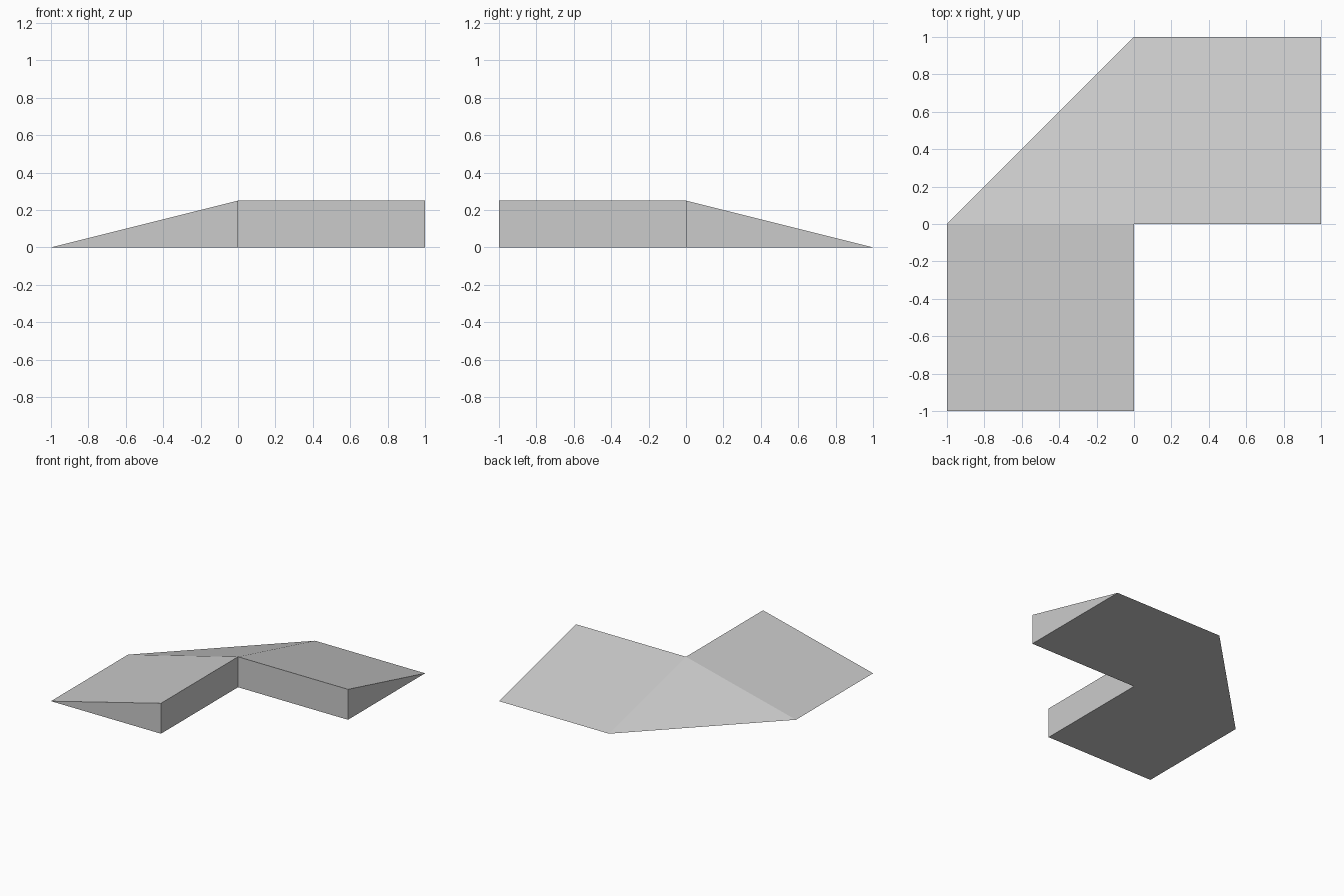
import bpy
import bmesh

cube = bpy.data.objects.get("Cube")
if cube:
    bpy.data.objects.remove(cube, do_unlink=True)

HEIGHT = 0.25

# Plain grey material
grey = bpy.data.materials.new("plain_grey")
grey.use_nodes = True
colour = (0.6, 0.6, 0.6, 1)
grey.diffuse_color = colour
grey.node_tree.nodes["Principled BSDF"].inputs["Base Color"].default_value = colour

bm = bmesh.new()

# Outer eave and inner corner line, both running from the front end to the left end
eave = [bm.verts.new((x, y, 0)) for x, y in [(-1, -1), (-1, 0), (0, 1), (1, 1)]]
foot = [bm.verts.new((x, y, 0)) for x, y in [(0, -1), (0, 0), (1, 0)]]
ridge = [bm.verts.new((v.co.x, v.co.y, HEIGHT)) for v in foot]

# Flat underside
bm.faces.new(eave + foot[::-1])

# Two slopes joined by a triangular hip at the corner
bm.faces.new((eave[0], eave[1], ridge[1], ridge[0]))
bm.faces.new((eave[1], eave[2], ridge[1]))
bm.faces.new((eave[2], eave[3], ridge[2], ridge[1]))

# Upright inner walls
for i in range(2):
    bm.faces.new((foot[i], foot[i + 1], ridge[i + 1], ridge[i]))

# Triangular ends
for i in (0, -1):
    bm.faces.new((eave[i], foot[i], ridge[i]))

bmesh.ops.recalc_face_normals(bm, faces=bm.faces[:])
mesh = bpy.data.meshes.new("corner_slope")
bm.to_mesh(mesh)
bm.free()
mesh.materials.append(grey)
bpy.context.collection.objects.link(bpy.data.objects.new("corner_slope", mesh))
